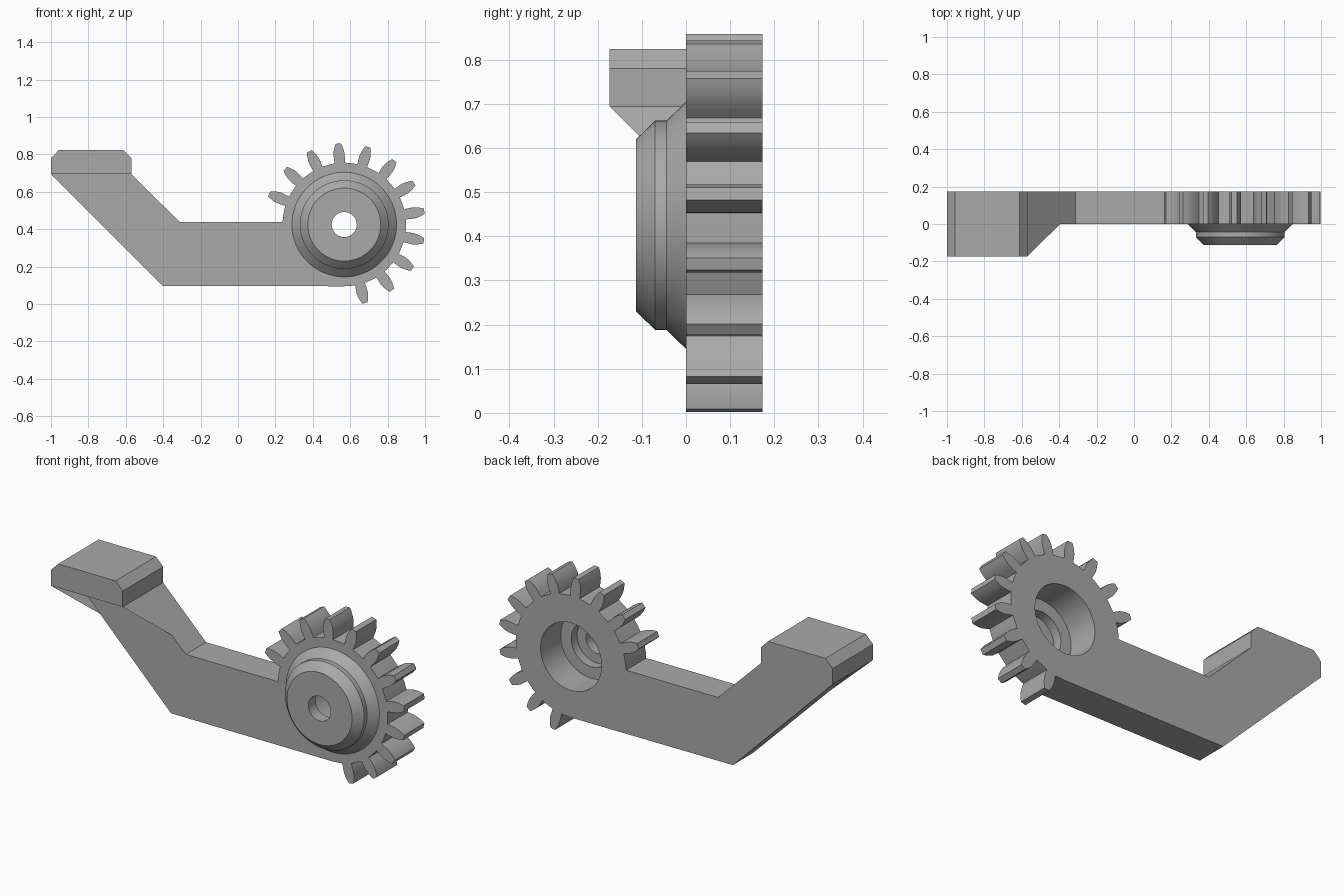
import bpy, bmesh
from math import sin, cos, radians, pi
from mathutils import Vector, Matrix

if "Cube" in bpy.data.objects:
    bpy.data.objects.remove(bpy.data.objects["Cube"], do_unlink=True)

CX, CZ = 0.568, 0.425          # gear axis
THICK = 0.173                  # plate thickness
ROOT_R, TIP_R = 0.33, 0.434
TEETH = 17

grey = bpy.data.materials.new("plain grey")
grey.use_nodes = True
tone = (0.4, 0.4, 0.4, 1)
grey.diffuse_color = tone
grey.node_tree.nodes["Principled BSDF"].inputs["Base Color"].default_value = tone


def make_object(name, bm):
    bmesh.ops.recalc_face_normals(bm, faces=bm.faces)
    mesh = bpy.data.meshes.new(name)
    bm.to_mesh(mesh)
    bm.free()
    mesh.materials.append(grey)
    ob = bpy.data.objects.new(name, mesh)
    bpy.context.collection.objects.link(ob)
    return ob


def extrude_profile(outline, y0, y1):
    bm = bmesh.new()
    face = bm.faces.new([bm.verts.new((x, y0, z)) for x, z in outline])
    new = bmesh.ops.extrude_face_region(bm, geom=[face], use_keep_orig=True)["geom"]
    verts = [g for g in new if isinstance(g, bmesh.types.BMVert)]
    bmesh.ops.translate(bm, verts=verts, vec=(0, y1 - y0, 0))
    return bm


def polar(r, angle, side=0.0):
    return (CX + r * cos(angle) - side * sin(angle),
            CZ + r * sin(angle) + side * cos(angle))


def smooth(ob):
    bpy.ops.object.select_all(action="DESELECT")
    ob.select_set(True)
    bpy.context.view_layer.objects.active = ob
    bpy.ops.object.shade_smooth_by_angle(angle=radians(28))


# Arm and toothed rim share one outline: twelve teeth, then the bent arm
flank = [(ROOT_R, 0.027), (0.352, 0.029), (0.375, 0.030),
         (0.397, 0.027), (0.417, 0.021), (TIP_R, 0.014)]
pitch = 2 * pi / TEETH
outline = [(CX, CZ - ROOT_R)]
for i in range(12):
    a = radians(-75.2) + i * pitch
    outline += [polar(r, a, -w) for r, w in flank]
    outline += [polar(r, a, w) for r, w in reversed(flank)]
    if i < 11:
        outline += [polar(ROOT_R, a + pitch * t) for t in (0.37, 0.5, 0.63)]
outline += [polar(ROOT_R, radians(d)) for d in (167, 172, 177.4)]
head_top = [(-0.57, 0.694), (-0.57, 0.78), (-0.613, 0.824),
            (-0.957, 0.824), (-1.0, 0.78), (-1.0, 0.694)]
outline += [(-0.313, 0.44)] + head_top + [(-0.402, 0.097)]
plate = make_object("arm_and_gear", extrude_profile(outline, 0, THICK))

# Wide bore through the gear from the back
bm = bmesh.new()
bmesh.ops.create_cone(bm, cap_ends=True, segments=64, radius1=0.183, radius2=0.183,
                      depth=1, matrix=Matrix.Translation((CX, 0, CZ))
                      @ Matrix.Rotation(pi / 2, 4, "X"))
cutter = make_object("bore_cutter", bm)
cutter.hide_render = True
bpy.context.view_layer.objects.active = plate
cut = plate.modifiers.new("bore", "BOOLEAN")
cut.operation, cut.solver, cut.object = "DIFFERENCE", "EXACT", cutter
bpy.ops.object.modifier_apply(modifier=cut.name)
bpy.data.objects.remove(cutter, do_unlink=True)
smooth(plate)

# Head block in front of the arm, with a sloping underside
head_outline = head_top + [(-0.823, 0.521), (-0.395, 0.521)]
bm = extrude_profile(head_outline, -0.173, 0)
bmesh.ops.bisect_plane(bm, geom=bm.verts[:] + bm.edges[:] + bm.faces[:],
                       plane_co=(0, 0, 0.521), plane_no=(0, 1, 1), clear_inner=True)
bmesh.ops.holes_fill(bm, edges=[e for e in bm.edges if e.is_boundary])
make_object("front_head", bm)

# Stepped hub turned around the gear axis, with a stepped through hole
section = [(0.12, 0), (0.28, 0), (0.237, -0.044), (0.237, -0.07), (0.195, -0.113),
           (0.067, -0.113), (0.067, -0.05), (0.12, -0.05)]
bm = bmesh.new()
ring = [bm.verts.new((CX + r, y, CZ)) for r, y in section]
edges = [bm.edges.new((v, ring[(i + 1) % len(ring)])) for i, v in enumerate(ring)]
bmesh.ops.spin(bm, geom=ring + edges, cent=Vector((CX, 0, CZ)), axis=(0, 1, 0),
               angle=2 * pi, steps=64, use_merge=True)
bmesh.ops.remove_doubles(bm, verts=bm.verts, dist=0.0005)
smooth(make_object("hub", bm))
